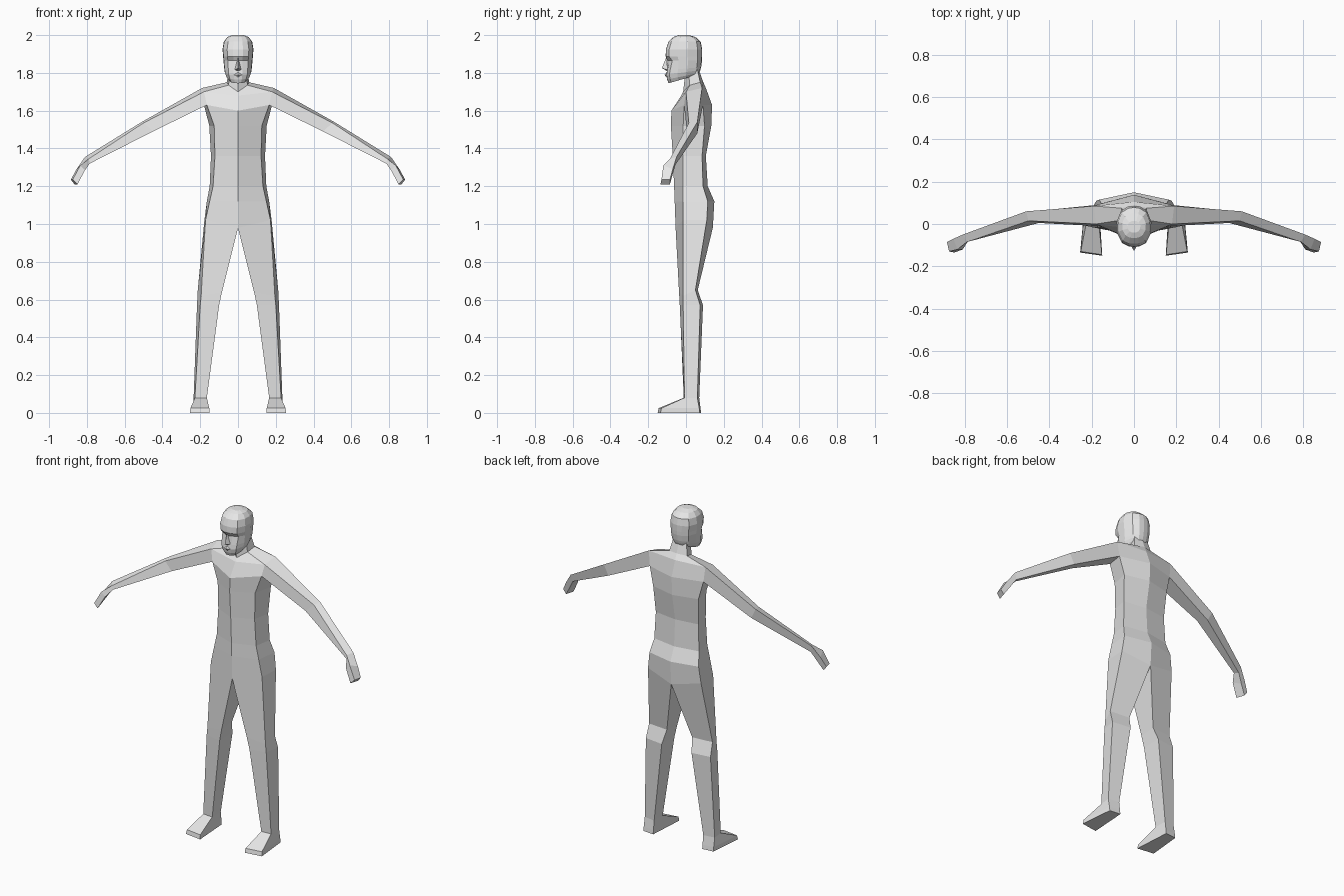
import bpy
import bmesh

cube = bpy.data.objects.get("Cube")
if cube:
    bpy.data.objects.remove(cube, do_unlink=True)

grey = bpy.data.materials.new("light_grey")
grey.use_nodes = True
tone = (0.8, 0.8, 0.8, 1.0)
grey.diffuse_color = tone
grey.node_tree.nodes["Principled BSDF"].inputs["Base Color"].default_value = tone


def loft(name, rings, closed=False, cap_start=False, cap_end=False, skip=()):
    """Skin the left half through a list of rings, then mirror it to the right."""
    bm = bmesh.new()
    rows = [[bm.verts.new(p) for p in ring] for ring in rings]
    n = len(rows[0])
    for r, (a, b) in enumerate(zip(rows, rows[1:])):
        for i in range(n if closed else n - 1):
            if (r, i) not in skip:
                j = (i + 1) % n
                bm.faces.new((a[i], a[j], b[j], b[i]))
    if cap_start:
        bm.faces.new(rows[0][::-1])
    if cap_end:
        bm.faces.new(rows[-1])
    return finish(name, bm)


def wedge(name, top, ridge, base, side):
    """Small ridge on the face: two slanted faces per half."""
    bm = bmesh.new()
    t, r, b, s = (bm.verts.new(p) for p in (top, ridge, base, side))
    bm.faces.new((t, r, s))
    bm.faces.new((r, b, s))
    return finish(name, bm)


def finish(name, bm):
    bmesh.ops.recalc_face_normals(bm, faces=bm.faces[:])
    mesh = bpy.data.meshes.new(name)
    bm.to_mesh(mesh)
    bm.free()
    mesh.materials.append(grey)
    obj = bpy.data.objects.new(name, mesh)
    bpy.context.collection.objects.link(obj)
    mirror = obj.modifiers.new("Mirror", 'MIRROR')
    mirror.use_clip = True
    return obj


# Shared seams: hip, shoulder and neck base
hip = [(0, -.055, .98), (.172, -.015, 1.02), (.178, .11, 1.02), (0, .142, .98)]
armpit = [(0, -.077, 1.6), (.165, -.01, 1.63), (.18, .09, 1.63), (0, .138, 1.63)]
shoulder = [(0, -.025, 1.68), (.18, 0, 1.70), (.19, .085, 1.72), (0, .105, 1.72)]
collar = [(0, -.015, 1.70), (.05, .02, 1.735), (.06, .075, 1.75), (0, .09, 1.755)]


# Torso: front centre, front corner, back corner, back centre per level
def level(z, front, fx, bx, corner, back):
    return [(0, front, z), (fx, -.015, z), (bx, corner, z), (0, back, z)]


torso = [
    hip,
    level(1.12, -.06, .15, .165, .115, .15),
    level(1.2, -.063, .132, .15, .09, .115),
    level(1.36, -.07, .122, .143, .085, .105),
    level(1.52, -.08, .126, .152, .098, .134),
    armpit, shoulder, collar,
]
loft("torso", torso, skip={(5, 1)})

# Arms: lower front, upper front, upper back, lower back per ring
arm_root = [armpit[1], shoulder[1], shoulder[2], armpit[2]]
elbow = [(.45, .005, 1.49), (.5, .015, 1.535), (.51, .06, 1.54), (.48, .06, 1.48)]
wrist = [(.785, -.08, 1.32), (.79, -.085, 1.345), (.81, -.05, 1.355), (.8, -.055, 1.315)]
palm = [(.81, -.12, 1.285), (.835, -.12, 1.31), (.855, -.07, 1.29), (.83, -.07, 1.265)]
tip = [(.85, -.135, 1.21), (.875, -.13, 1.235), (.885, -.085, 1.235), (.865, -.085, 1.21)]
loft("arms", [arm_root, elbow, wrist], closed=True)
loft("hands", [wrist, palm, tip], closed=True, cap_end=True)

# Legs: inner front, outer front, outer back, inner back per ring
knee = [(.085, -.037, .64), (.195, -.015, .62), (.213, .05, .65), (.085, .062, .65)]
calf = [(.1, -.033, .57), (.2, -.015, .57), (.217, .075, .57), (.1, .09, .57)]
ankle = [(.165, -.012, .08), (.228, -.008, .08), (.235, .06, .08), (.165, .07, .08)]
toe = [(.152, -.145, .025), (.252, -.13, .025), (.235, .07, .025), (.165, .077, .025)]
sole = [(.15, -.15, 0), (.255, -.135, 0), (.235, .073, 0), (.165, .08, 0)]
loft("legs", [hip, knee, calf, ankle], closed=True)
loft("feet", [ankle, toe, sole], closed=True, cap_end=True)

# Neck, running up into the skull
neck_top = [(0, -.005, 1.79), (.045, .015, 1.79), (.045, .06, 1.82), (0, .065, 1.825)]
loft("neck", [collar, neck_top])

# Head: half outline scaled at each level, lower levels tilted up to the nape
outline = [(0, -1), (.32, -.98), (.7, -.82), (.97, -.35), (1, .2), (.76, .74), (.36, .96), (0, 1)]


def head_ring(z_front, z_back, width, front, back, socket=0):
    mid, half = (front + back) / 2, (back - front) / 2
    ring = []
    for i, (u, v) in enumerate(outline):
        dent = socket if i in (1, 2) else 0
        z = z_front + (z_back - z_front) * (v + 1) / 2
        ring.append((u * width, mid + v * half + dent, z))
    return ring


head = [
    head_ring(1.745, 1.79, .05, -.092, .062),
    head_ring(1.765, 1.8, .062, -.1, .07),
    head_ring(1.79, 1.815, .07, -.104, .076),
    head_ring(1.815, 1.83, .073, -.1, .08),
    head_ring(1.865, 1.865, .077, -.099, .085, .01),
    head_ring(1.888, 1.888, .079, -.108, .086),
    head_ring(1.925, 1.925, .082, -.106, .086),
    head_ring(1.965, 1.965, .075, -.093, .078),
    head_ring(1.99, 1.99, .056, -.066, .05),
    head_ring(2, 2, .03, -.04, .015),
]
loft("head", head, cap_start=True, cap_end=True)

# Facial ridges
wedge("nose", (0, -.104, 1.885), (0, -.128, 1.825), (0, -.1, 1.81), (.017, -.097, 1.816))
wedge("lips", (0, -.101, 1.805), (0, -.114, 1.79), (0, -.1, 1.772), (.028, -.098, 1.79))
